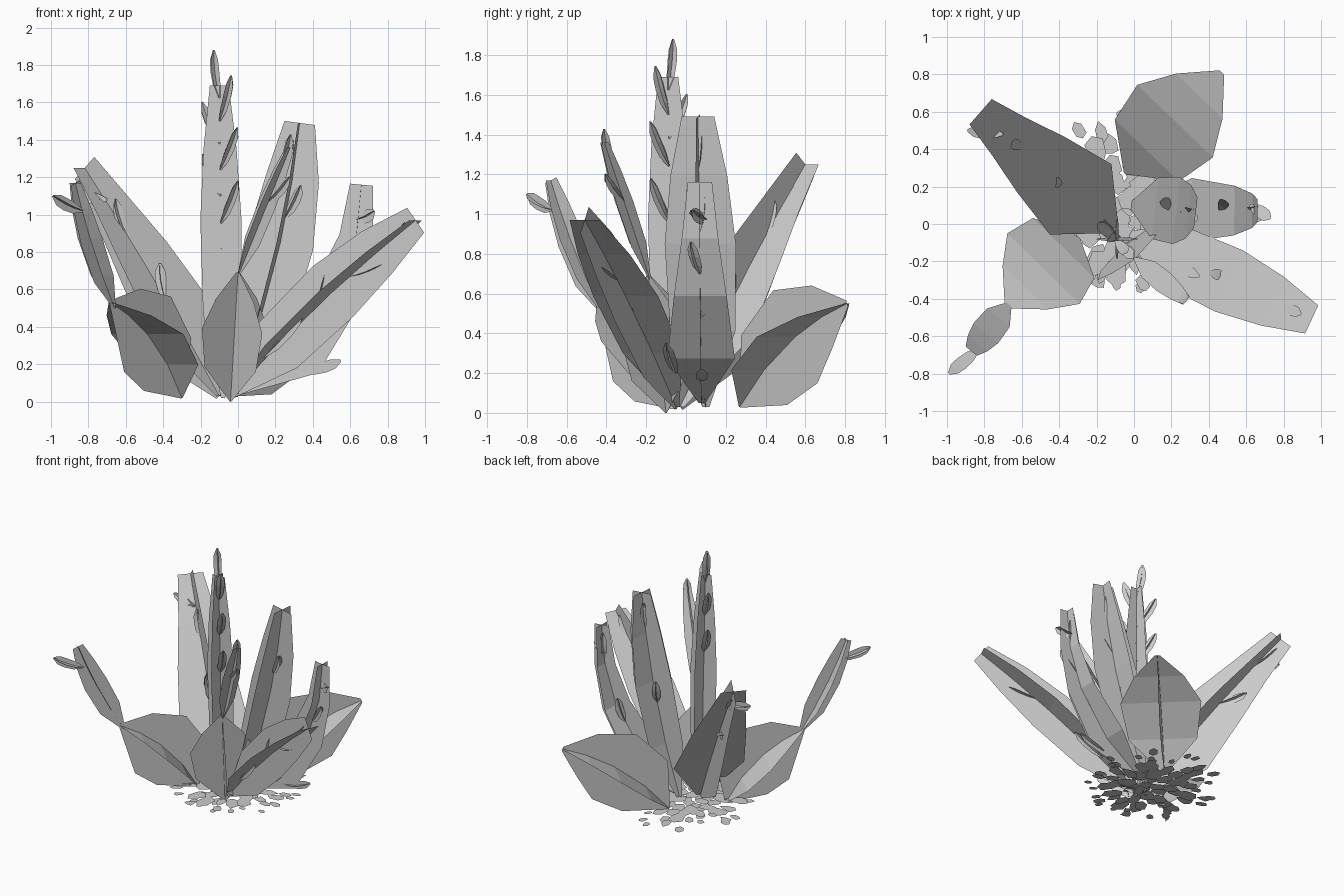
import bpy, math, random
from mathutils import Vector

if "Cube" in bpy.data.objects:
    bpy.data.objects.remove(bpy.data.objects["Cube"])

random.seed(4)

# Width along the spine, as a share of the full half width
BROAD = (0.02, 0.85, 1.0, 0.62, 0.06)
TALL = (0.1, 0.92, 1.0, 0.8, 0.46)
TAPER = (0.1, 1.0, 0.78, 0.54, 0.36)
SMALL = (0.2, 0.85, 1.0, 0.9, 0.2)


def add_mesh(name, verts, faces):
    me = bpy.data.meshes.new(name)
    me.from_pydata([tuple(v) for v in verts], [], faces)
    me.update()
    ob = bpy.data.objects.new(name, me)
    bpy.context.collection.objects.link(ob)


def bent_spine(base, tip, bow):
    """Points from base to tip, bowed outward and down in the upright plane."""
    a, b = Vector(base), Vector(tip)
    chord = b - a
    flat = Vector((chord.x, chord.y, 0)).normalized()
    out = (flat - chord * flat.dot(chord) / chord.length_squared).normalized()
    return [a.lerp(b, t) + out * bow * 4 * t * (1 - t) for t in (0, 0.27, 0.57, 0.8, 1)]


def crossed_cards(name, pts, profile, width, turn=None):
    """Two flat cards at right angles, sharing one spine."""
    chord = pts[-1] - pts[0]
    side = Vector((chord.y, -chord.x, 0)).normalized()
    if turn is not None:
        side = Vector((math.cos(turn), math.sin(turn), 0))
    verts, faces = [], []
    for card in range(2):
        start = len(verts)
        for i, p in enumerate(pts):
            tangent = pts[min(i + 1, len(pts) - 1)] - pts[max(i - 1, 0)]
            d = side if card == 0 else side.cross(tangent).normalized()
            d = d * width * profile[i]
            verts += [p - d, p, p + d]
        for i in range(len(pts) - 1):
            a = start + 3 * i
            faces += [(a, a + 1, a + 4, a + 3), (a + 1, a + 2, a + 5, a + 4)]
    add_mesh(name, verts, faces)


def leaflets(name, pts, count, length=0.2, top=0.78):
    """Small leaves along a spine, spreading to alternate sides."""
    for k in range(count):
        f = 4 * (top - 0.55 * k / max(count, 2))
        i = min(int(f), 3)
        base = pts[i].lerp(pts[i + 1], f - i)
        along = (pts[i + 1] - pts[i]).normalized()
        side = along.cross(Vector((1, 1, 0.3))).normalized() * (-1) ** k
        tip = base + (along + side * (0.15 + 0.22 * min(k, 2))).normalized() * length
        crossed_cards(f"{name}_leaflet_{k + 1}", bent_spine(base, tip, 0.01), SMALL, 0.03)


# Broad low leaves
crossed_cards("back_leaf", bent_spine((-.05, .27, .03), (.47, .81, .55), -.07), BROAD, .28)
crossed_cards("front_left_leaf", bent_spine((-.3, -.05, .02), (-.68, -.44, .53), -.07), BROAD, .27)
crossed_cards("front_leaf", bent_spine((-.04, -.1, 0), (0, -.19, .69), 0), BROAD, .23, 0.7)

# Tall leaves and shoots: name, base, tip, bow, profile, half width, leaflets
tall = [
    ("left_back_leaf", (-.1, -.03, .03), (-.82, .6, 1.25), -.02, TAPER, .25, 4),
    ("right_front_leaf", (-.04, -.05, .03), (.95, -.51, .97), -.03, TALL, .18, 3),
    ("right_leaf", (0, .08, .05), (.66, .07, 1.16), .19, TAPER, .17, 3),
    ("right_back_leaf", (-.02, .1, .03), (.33, .06, 1.49), .05, TALL, .18, 3),
    ("left_shoot", (-.66, -.42, .5), (-.87, -.68, 1.17), .02, TALL, .085, 0),
    ("front_shoot", (0, -.18, .67), (.28, -.41, 1.36), 0, TALL, .06, 2),
]
for name, base, tip, bow, profile, width, count in tall:
    pts = bent_spine(base, tip, bow)
    crossed_cards(name, pts, profile, width)
    leaflets(name, pts, count)

# Upright centre leaf, square to the axes
pts = bent_spine((-.08, -.07, .02), (-.1, -.09, 1.69), 0)
crossed_cards("centre_leaf", pts, TALL, .11, 0)
leaflets("centre", pts, 6, .26, .95)

# Leaflets at the outer tips
crossed_cards("left_tip_leaflet", bent_spine((-.83, -.67, 1.02), (-.99, -.8, 1.1), .01), SMALL, .035)
crossed_cards("left_back_tip_leaflet", bent_spine((-.7, .48, 1.08), (-.89, .5, 1.12), .01), SMALL, .035)
crossed_cards("right_tip_leaflet", bent_spine((.62, .1, .97), (.73, .03, 1.02), .01), SMALL, .035)

# Low leaflets on the front right side
for i in range(3):
    base = Vector((.14 + .1 * i, -.18 + .13 * i, .24 - .04 * i))
    tip = base + Vector((.21, -.1 + .05 * i, .24 - .09 * i))
    crossed_cards(f"low_leaflet_{i + 1}", bent_spine(base, tip, .01), SMALL, .03)

# Flat litter: long pieces close to the foot, small scraps further out
verts, faces = [], []
for i in range(75):
    inner = i < 42
    ang = i * 2.4 + random.uniform(-.2, .2)
    r = 0.34 * math.sqrt((i + 0.5) / 42) * random.uniform(0.85, 1.1)
    radial = Vector((math.cos(ang), math.sin(ang), 0))
    cross = Vector((-radial.y, radial.x, 0))
    centre = Vector((-0.07, 0.08, random.uniform(0.02, 0.05))) + radial * r
    size = random.uniform(0.05, 0.075) if inner else random.uniform(0.03, 0.05)
    start = len(verts)
    for k in range(6):
        a = k * math.tau / 6
        s = size * random.uniform(0.7, 1.15)
        verts.append(centre + radial * s * math.cos(a) * 1.2 + cross * s * math.sin(a) * 0.8)
    faces.append(tuple(range(start, start + 6)))
add_mesh("ground_litter", verts, faces)
